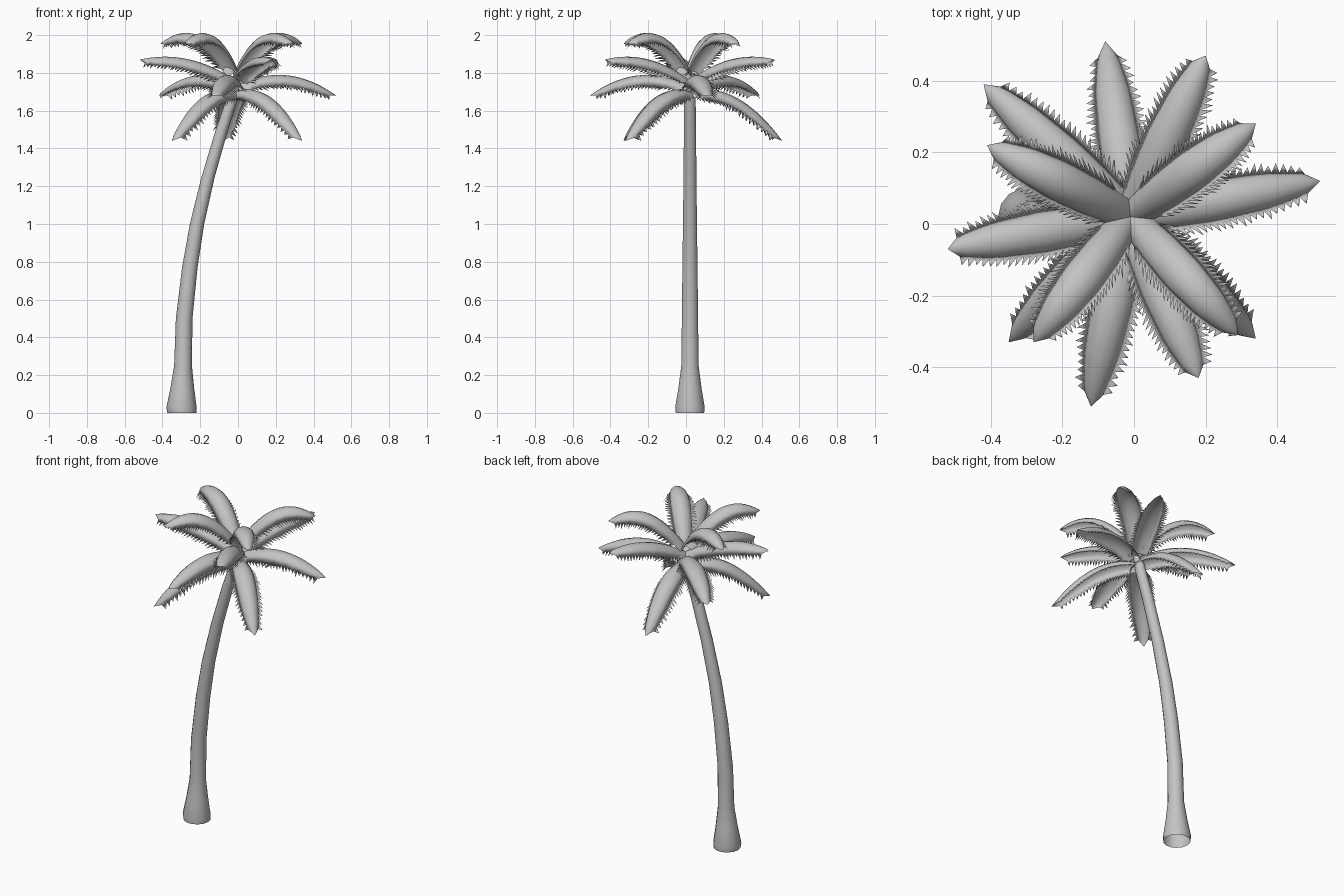
import bpy, math, random
from mathutils import Vector

random.seed(4)
cube = bpy.data.objects.get("Cube")
if cube:
    bpy.data.objects.remove(cube, do_unlink=True)

grey = bpy.data.materials.new("plain_grey")
grey.use_nodes = True
colour = (0.55, 0.55, 0.55, 1)
grey.diffuse_color = colour
grey.node_tree.nodes["Principled BSDF"].inputs["Base Color"].default_value = colour


def make_object(name, verts, faces):
    mesh = bpy.data.meshes.new(name)
    mesh.from_pydata(verts, [], faces)
    mesh.materials.append(grey)
    for p in mesh.polygons:
        p.use_smooth = True
    ob = bpy.data.objects.new(name, mesh)
    bpy.context.collection.objects.link(ob)
    return ob


def lerp_table(table, t):
    for (t0, v0), (t1, v1) in zip(table, table[1:]):
        if t <= t1:
            return v0 + (v1 - v0) * (t - t0) / (t1 - t0)
    return table[-1][1]


# Trunk: leaning tube with a flared, open foot (x, z, radius)
RINGS = [(-.297, 0, .077), (-.299, .03, .08), (-.295, .13, .063), (-.291, .25, .047),
         (-.285, .5, .044), (-.255, .77, .041), (-.217, 1.0, .038), (-.158, 1.25, .035),
         (-.085, 1.5, .033), (-.035, 1.65, .031), (-.008, 1.75, .026)]
SIDES = 14
CENTRE_Y = .021
verts, faces = [], []
for x, z, r in RINGS:
    for i in range(SIDES):
        a = math.tau * i / SIDES
        verts.append((x + r * math.cos(a), CENTRE_Y + r * math.sin(a), z))
for k in range(len(RINGS) - 1):
    for i in range(SIDES):
        j = (i + 1) % SIDES
        faces.append((k * SIDES + i, k * SIDES + j, (k + 1) * SIDES + j, (k + 1) * SIDES + i))
make_object("trunk", verts, faces)

# Fronds: arched blades with a toothed rim
WIDTH = [(0, .045), (.2, .06), (.45, .066), (.75, .056), (.92, .036), (1, .016)]
STATIONS, ACROSS = 25, 7


def frond(name, tip_x, tip_y, z_root, z_mid, z_tip):
    root = Vector((-.01, .02, z_root))
    tip = Vector((tip_x, tip_y, z_tip))
    mid = (root + tip) / 2
    mid.z = z_mid
    flat = Vector((tip.x - root.x, tip.y - root.y, 0)).normalized()
    side = Vector((-flat.y, flat.x, 0))
    verts, faces, frames = [], [], []
    for k in range(STATIONS):
        t = .95 * k / (STATIONS - 1)
        p = root * (1 - t) ** 2 + mid * (2 * t * (1 - t)) + tip * t * t
        forward = ((mid - root) * (1 - t) + (tip - mid) * t).normalized()
        up = forward.cross(side)
        if up.z < 0:
            up = -up
        w = lerp_table(WIDTH, t)
        frames.append((t, forward, up))
        for i in range(ACROSS):
            u = 2 * i / (ACROSS - 1) - 1
            verts.append(p + side * (w * math.sin(u * 1.25)) - up * (.8 * w * u * u))
    for k in range(STATIONS - 1):
        for i in range(ACROSS - 1):
            a = k * ACROSS + i
            faces.append((a, a + ACROSS, a + ACROSS + 1, a + 1))
    # Hanging teeth on both rims
    for k in range(2, STATIONS - 1):
        t, forward, up = frames[k]
        for s, i in ((-1, 0), (1, ACROSS - 1)):
            a, b = k * ACROSS + i, (k + 1) * ACROSS + i
            size = random.uniform(.026, .046) * (1.1 - .35 * t)
            point = (verts[a] + verts[b]) / 2 + (side * (s * .7) - up * .65 + forward * .45) * size
            verts.append(point)
            n = len(verts) - 1
            faces.append((a, n, b) if s > 0 else (a, b, n))
    # Pointed end
    verts.append(tip)
    n, last = len(verts) - 1, (STATIONS - 1) * ACROSS
    for i in range(ACROSS - 1):
        faces.append((last + i, n, last + i + 1))
    make_object(name, verts, faces)


# Layers: root height, middle control height, tip height, tip positions
LAYERS = {
    "top": (1.80, 2.12, 1.955, [(.34, .28), (-.41, .22), (-.28, -.33), (.29, -.31)]),
    "upper": (1.76, 1.93, 1.87, [(-.52, -.07), (.20, .47), (.18, -.43)]),
    "lower": (1.73, 1.87, 1.68, [(.52, .12), (-.12, -.51), (-.42, .39)]),
    "hanging": (1.70, 1.77, 1.44, [(-.08, .51), (.34, -.32), (-.35, -.33)]),
}
for layer, (z_root, z_mid, z_tip, tips) in LAYERS.items():
    for number, (x, y) in enumerate(tips, 1):
        frond(f"{layer}_frond_{number}", x, y, z_root, z_mid, z_tip)
